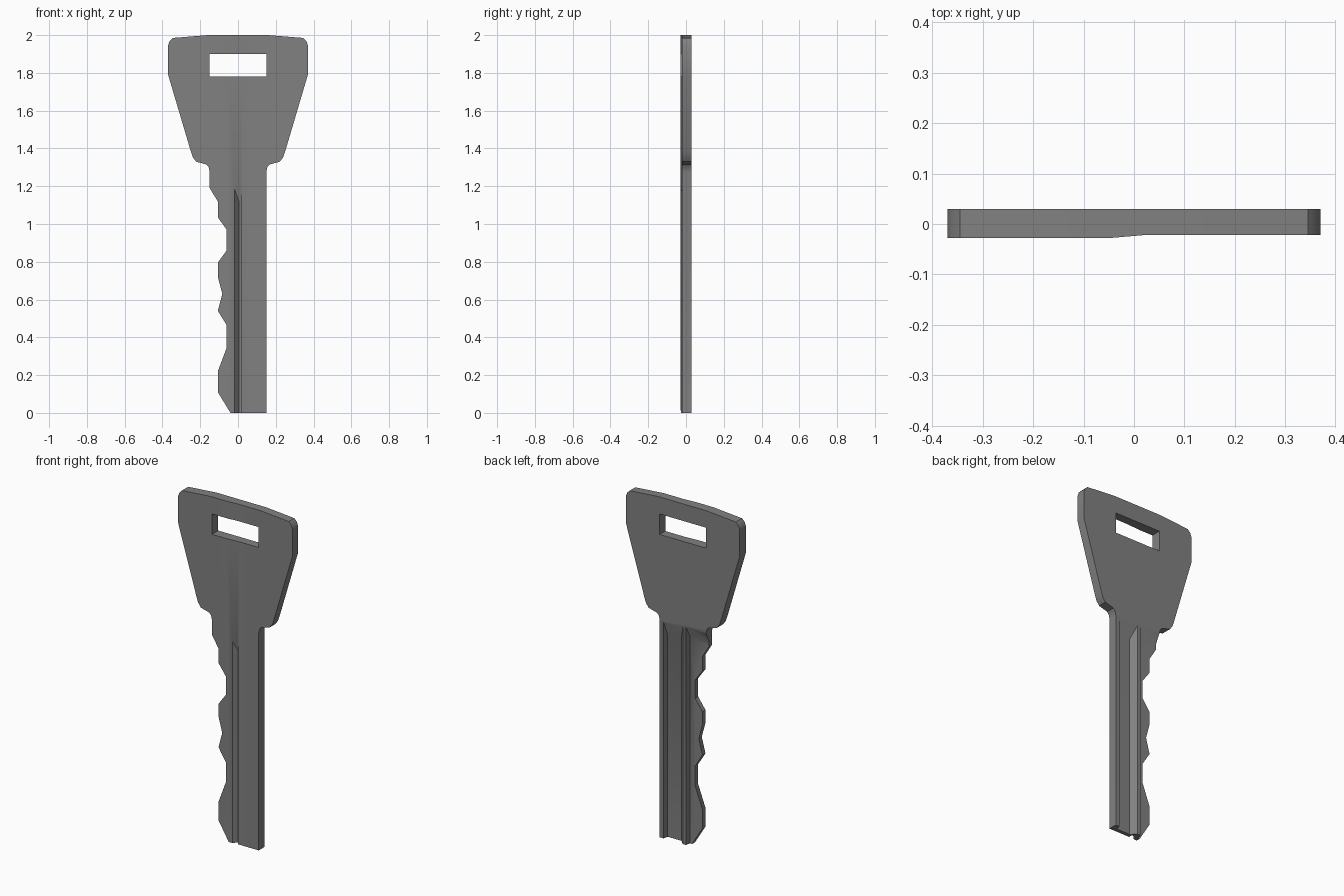
import bpy, bmesh, math

cube = bpy.data.objects.get("Cube")
if cube:
    bpy.data.objects.remove(cube, do_unlink=True)

steel = bpy.data.materials.new("grey_steel")
steel.use_nodes = True
GREY = (0.22, 0.22, 0.22, 1)
steel.diffuse_color = GREY
steel.node_tree.nodes["Principled BSDF"].inputs["Base Color"].default_value = GREY
steel.node_tree.nodes["Principled BSDF"].inputs["Roughness"].default_value = 0.6


def solid(name, bottom, top):
    """Closed prism between two matching loops of points."""
    bm = bmesh.new()
    a = [bm.verts.new(p) for p in bottom]
    b = [bm.verts.new(p) for p in top]
    bm.faces.new(a)
    bm.faces.new(b)
    n = len(a)
    for i in range(n):
        j = (i + 1) % n
        bm.faces.new((a[i], a[j], b[j], b[i]))
    bmesh.ops.recalc_face_normals(bm, faces=bm.faces)
    mesh = bpy.data.meshes.new(name)
    bm.to_mesh(mesh)
    bm.free()
    mesh.materials.append(steel)
    obj = bpy.data.objects.new(name, mesh)
    bpy.context.collection.objects.link(obj)
    return obj


def plate(name, outline, y0, y1):
    return solid(name, [(x, y0, z) for x, z in outline], [(x, y1, z) for x, z in outline])


def groove(name, section, z_floor, slope):
    """Lengthwise cutter whose upper end runs out on a slope."""
    return solid(name, [(x, y, -0.1) for x, y in section],
                 [(x, y, z_floor + slope * y) for x, y in section])


# Head outline, half, from the top down to the blade neck
head = [(0.16, 2.0), (0.345, 1.985), (0.362, 1.968), (0.37, 1.945), (0.37, 1.79),
        (0.25, 1.385), (0.24, 1.355), (0.222, 1.33), (0.167, 1.315),
        (0.155, 1.3), (0.15, 1.275)]
# Bitted edge of the blade, from the neck down to the tip
bitting = [(-0.15, 1.19), (-0.107, 1.12), (-0.107, 1.035), (-0.06, 0.97), (-0.06, 0.86),
           (-0.107, 0.795), (-0.107, 0.72), (-0.083, 0.63), (-0.107, 0.54), (-0.06, 0.465),
           (-0.06, 0.345), (-0.107, 0.22), (-0.107, 0.11), (-0.04, 0)]
outline = [(-x, z) for x, z in head] + bitting + [(0.15, 0)] + head[::-1]
key = plate("key", outline, -0.028, 0.03)

cutters = [
    # Slot through the head
    plate("slot_cutter", [(-0.15, 1.78), (0.15, 1.78), (0.15, 1.9), (-0.15, 1.9)], -0.1, 0.1),
    # Slightly lower front face on the left half
    solid("front_cutter", *[[(x, y, z) for x, y in
          [(-0.12, -0.034), (0.02, -0.022), (0.5, -0.022), (0.5, -0.06), (-0.12, -0.06)]]
          for z in (-0.2, 2.2)]),
    # Wide back groove, back recess behind the bitting, narrow front groove
    groove("back_groove_cutter",
           [(0.12, 0), (0.03, 0), (-0.02, 0.05), (0.128, 0.05)], 1.19, 2.7),
    groove("back_recess_cutter",
           [(-0.025, 0), (-0.3, 0), (-0.3, 0.05), (-0.017, 0.05)], 1.22, 2),
    groove("front_groove_cutter",
           [(0.005, 0), (0.015, 0), (0.015, -0.05), (-0.04, -0.05)], 1.12, -2.5),
]

bpy.ops.object.select_all(action='DESELECT')
bpy.context.view_layer.objects.active = key
key.select_set(True)
for cutter in cutters:
    cutter.hide_render = True
    mod = key.modifiers.new(cutter.name, 'BOOLEAN')
    mod.operation = 'DIFFERENCE'
    mod.solver = 'EXACT'
    mod.object = cutter
    bpy.ops.object.modifier_apply(modifier=mod.name)
for cutter in cutters:
    bpy.data.objects.remove(cutter, do_unlink=True)

bpy.ops.object.shade_smooth_by_angle(angle=math.radians(30))
